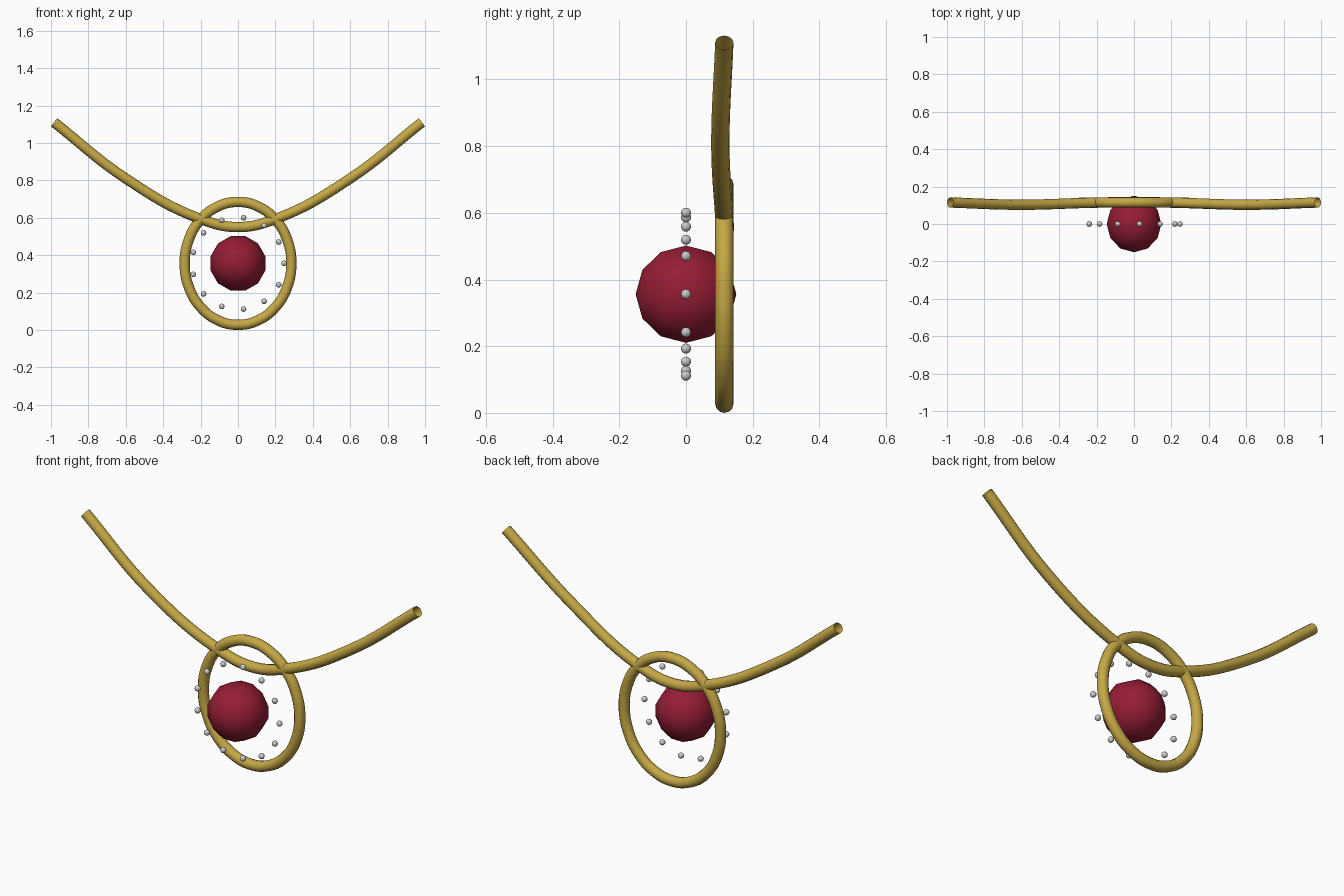
import bpy
from math import sin, cos, pi

if "Cube" in bpy.data.objects:
    bpy.data.objects.remove(bpy.data.objects["Cube"])


def material(name, color):
    m = bpy.data.materials.new(name)
    m.diffuse_color = color
    m.use_nodes = True
    m.node_tree.nodes["Principled BSDF"].inputs["Base Color"].default_value = m.diffuse_color
    return m


gold = material("gold", (0.56, 0.39, 0.06, 1))
ruby = material("ruby", (0.30, 0.012, 0.035, 1))
silver = material("silver", (0.75, 0.75, 0.77, 1))

CENTER_Z = 0.356
TUBE = 0.0275


def tube(name, points, closed):
    """Round gold wire through the given points."""
    curve = bpy.data.curves.new(name, 'CURVE')
    curve.dimensions = '3D'
    curve.bevel_depth = TUBE
    curve.bevel_resolution = 4
    curve.resolution_u = 8
    spline = curve.splines.new('BEZIER')
    spline.bezier_points.add(len(points) - 1)
    for bp, co in zip(spline.bezier_points, points):
        bp.co = co
        bp.handle_left_type = bp.handle_right_type = 'AUTO'
    spline.use_cyclic_u = closed
    curve.materials.append(gold)
    obj = bpy.data.objects.new(name, curve)
    bpy.context.collection.objects.link(obj)
    return obj


def ball(name, segments, rings, radius, location, rotation, mat):
    bpy.ops.mesh.primitive_uv_sphere_add(
        segments=segments, ring_count=rings, radius=radius,
        location=location, rotation=rotation)
    obj = bpy.context.object
    obj.name = name
    obj.data.materials.append(mat)
    bpy.ops.object.shade_smooth()
    return obj


# Oval pendant frame
tube("pendant_frame",
     [(0.285 * cos(2 * pi * i / 16), 0.115, CENTER_Z + 0.3285 * sin(2 * pi * i / 16))
      for i in range(16)], True)

# Neck wire, mirrored half path, open ends
half = [(0.21, 0.114, 0.597), (0.6, 0.103, 0.81), (0.983, 0.115, 1.11)]
path = [(-x, y, z) for x, y, z in reversed(half)] + [(0, 0.117, 0.55)] + half
tube("neck_wire", path, False)

# Faceted gem, poles facing front and back, flats at top and sides
gem = ball("gem", 12, 6, 0.151, (0, 0, CENTER_Z), (pi / 2, 0, 0), ruby)
for v in gem.data.vertices:
    x, y = v.co.x, v.co.y
    v.co.x, v.co.y = x * cos(pi / 12) - y * sin(pi / 12), x * sin(pi / 12) + y * cos(pi / 12)

# Ring of small beads around the gem
for i in range(13):
    a = 2 * pi * i / 13
    ball(f"bead_{i + 1}", 12, 8, 0.015,
         (0.246 * cos(a), 0, CENTER_Z + 0.246 * sin(a)), (0, 0, 0), silver)
